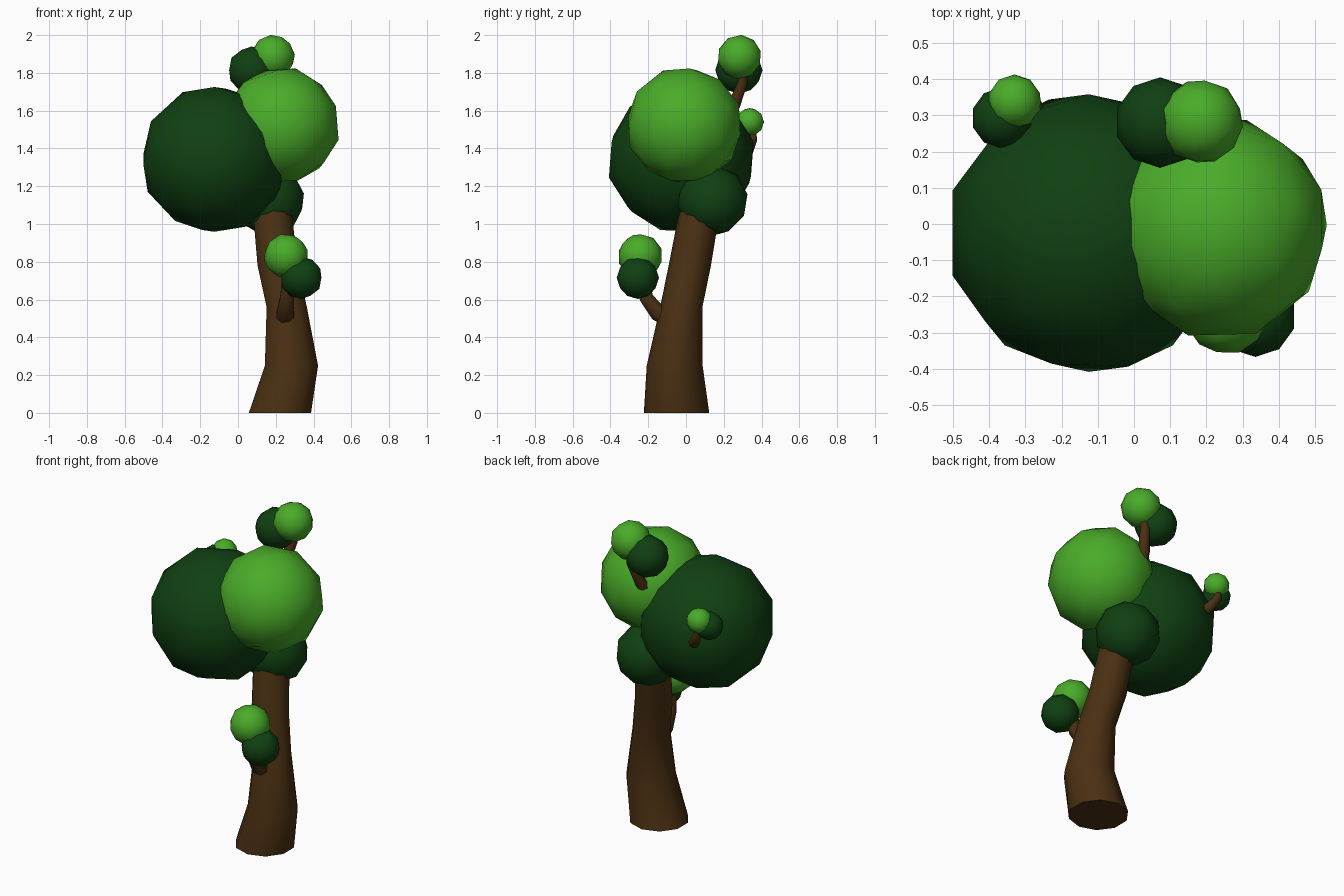
import bpy, bmesh, math
from mathutils import Vector, Matrix

old = bpy.data.objects.get("Cube")
if old:
    bpy.data.objects.remove(old, do_unlink=True)


def material(name, rgb):
    m = bpy.data.materials.new(name)
    m.use_nodes = True
    m.diffuse_color = (*rgb, 1)
    bsdf = next(n for n in m.node_tree.nodes if n.type == 'BSDF_PRINCIPLED')
    bsdf.inputs["Base Color"].default_value = (*rgb, 1)
    bsdf.inputs["Roughness"].default_value = 0.9
    return m


DARK = material("dark leaf green", (0.005, 0.052, 0.006))
LIGHT = material("light leaf green", (0.068, 0.41, 0.022))
BARK = material("brown bark", (0.068, 0.029, 0.006))


def finish(name, bm, mat, angle):
    bmesh.ops.recalc_face_normals(bm, faces=bm.faces)
    mesh = bpy.data.meshes.new(name)
    bm.to_mesh(mesh)
    bm.free()
    mesh.materials.append(mat)
    obj = bpy.data.objects.new(name, mesh)
    bpy.context.collection.objects.link(obj)
    bpy.ops.object.select_all(action='DESELECT')
    obj.select_set(True)
    bpy.context.view_layer.objects.active = obj
    bpy.ops.object.shade_smooth_by_angle(angle=math.radians(angle))
    return obj


def leaf_ball(name, mat, centre, radius, turn=(0, 0, 0)):
    """Low-poly clump of leaves."""
    bm = bmesh.new()
    bmesh.ops.create_icosphere(bm, subdivisions=2, radius=radius)
    for axis, deg in zip("XYZ", turn):
        bmesh.ops.rotate(bm, verts=bm.verts, matrix=Matrix.Rotation(math.radians(deg), 3, axis))
    bmesh.ops.translate(bm, verts=bm.verts, vec=centre)
    return finish(name, bm, mat, 60)


def limb(name, points, radii, sides, level=False):
    """Tapered tube through the points; level keeps every ring horizontal."""
    bm = bmesh.new()
    pts = [Vector(p) for p in points]
    rings = []
    for i, (p, r) in enumerate(zip(pts, radii)):
        along = pts[min(i + 1, len(pts) - 1)] - pts[max(i - 1, 0)]
        spin = Vector((0, 0, 1)).rotation_difference(Vector((0, 0, 1)) if level else along)
        ring = []
        for k in range(sides):
            a = math.tau * (k + 0.5) / sides
            ring.append(bm.verts.new(p + spin @ Vector((r * math.cos(a), r * math.sin(a), 0))))
        rings.append(ring)
    for low, high in zip(rings, rings[1:]):
        for k in range(sides):
            n = (k + 1) % sides
            bm.faces.new((low[k], low[n], high[n], high[k]))
    bm.faces.new(rings[0])
    bm.faces.new(rings[-1])
    return finish(name, bm, BARK, 60)


# Leaning trunk
limb("trunk",
     [(0.222, -0.05, 0), (0.283, -0.06, 0.25), (0.258, -0.025, 0.56),
      (0.21, 0.02, 0.78), (0.185, 0.065, 1.03), (0.18, 0.09, 1.12)],
     [0.173, 0.148, 0.112, 0.112, 0.108, 0.1], 10, level=True)

# Branches
limb("front_branch",
     [(0.25, -0.08, 0.5), (0.25, -0.15, 0.53), (0.26, -0.21, 0.61), (0.265, -0.24, 0.76)],
     [0.055, 0.048, 0.04, 0.028], 8)
limb("top_branch",
     [(0.12, 0.19, 1.53), (0.14, 0.255, 1.63), (0.17, 0.3, 1.75), (0.185, 0.3, 1.86)],
     [0.04, 0.035, 0.028, 0.022], 8)
limb("back_branch",
     [(-0.25, 0.26, 1.36), (-0.285, 0.33, 1.385), (-0.325, 0.355, 1.45), (-0.33, 0.345, 1.53)],
     [0.034, 0.03, 0.024, 0.018], 8)

# Main crown
leaf_ball("large_dark_crown", DARK, (-0.125, -0.025, 1.342), 0.395, (14, 0, 0))
leaf_ball("large_light_crown", LIGHT, (0.23, -0.01, 1.522), 0.312, (0, 15, 20))
leaf_ball("trunk_top_leaves", DARK, (0.165, 0.14, 1.125), 0.188, (10, 15, 0))

# Small leaf pairs at the branch ends
leaf_ball("front_light_leaves", LIGHT, (0.255, -0.242, 0.83), 0.119, (20, 10, 0))
leaf_ball("front_dark_leaves", DARK, (0.335, -0.255, 0.715), 0.112)
leaf_ball("top_light_leaves", LIGHT, (0.185, 0.283, 1.885), 0.117, (15, 20, 0))
leaf_ball("top_dark_leaves", DARK, (0.072, 0.28, 1.815), 0.125)
leaf_ball("back_light_leaves", LIGHT, (-0.33, 0.338, 1.54), 0.075, (0, 10, 0))
leaf_ball("back_dark_leaves", DARK, (-0.365, 0.293, 1.5), 0.084)
